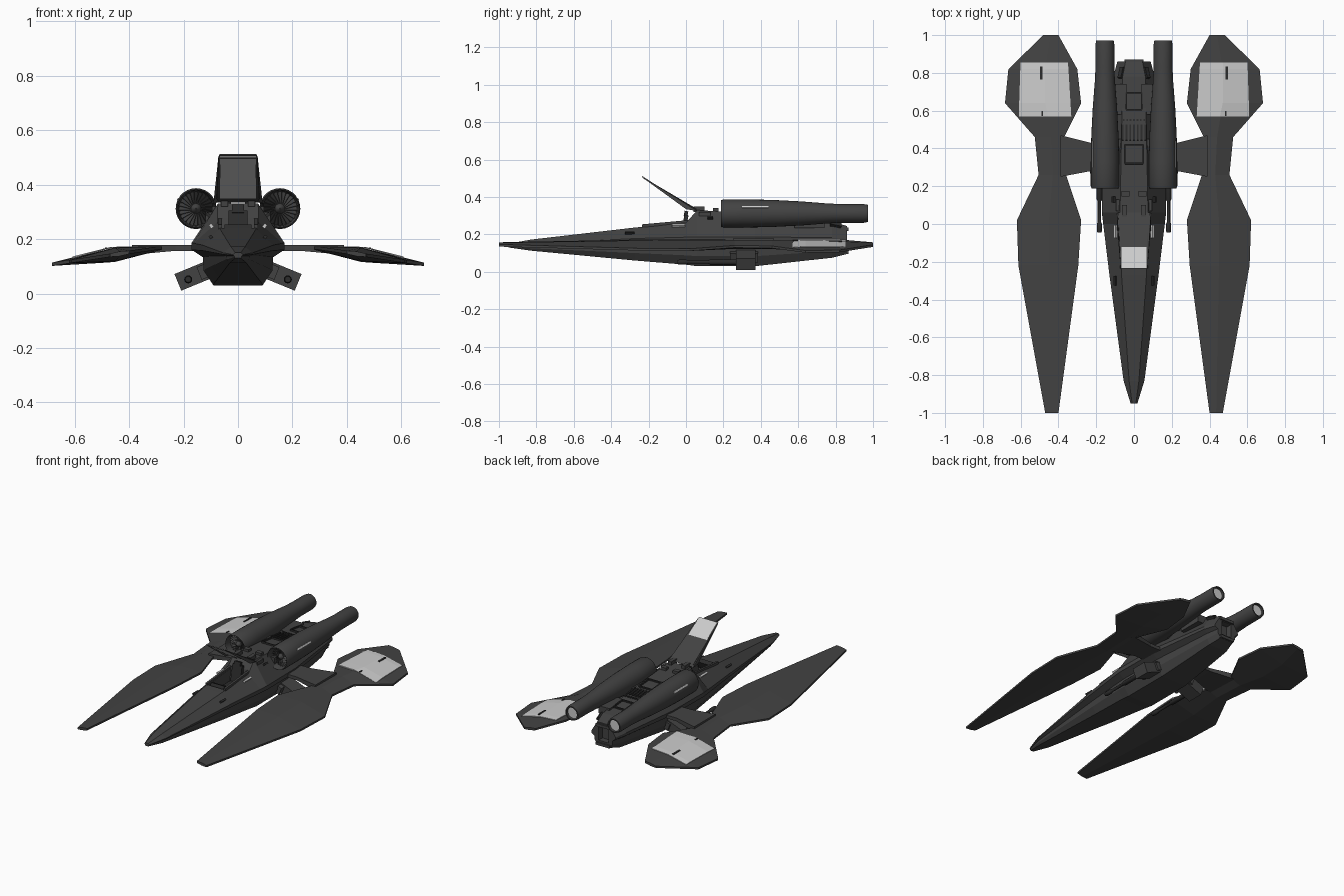
import bpy, bmesh, math
from mathutils import Matrix, Vector

if "Cube" in bpy.data.objects:
    bpy.data.objects.remove(bpy.data.objects["Cube"])


def material(name, v):
    m = bpy.data.materials.new(name)
    m.diffuse_color = (v, v, v, 1)
    m.use_nodes = True
    m.node_tree.nodes["Principled BSDF"].inputs["Base Color"].default_value = m.diffuse_color
    return m


DARK, BLACK, LIGHT = material("dark", 0.055), material("black", 0.025), material("light", 0.55)


def finish(name, bm, mat, mirror=False, smooth=False):
    bmesh.ops.recalc_face_normals(bm, faces=bm.faces)
    me = bpy.data.meshes.new(name)
    bm.to_mesh(me)
    bm.free()
    ob = bpy.data.objects.new(name, me)
    bpy.context.collection.objects.link(ob)
    me.materials.append(mat)
    if smooth:
        bpy.ops.object.select_all(action='DESELECT')
        ob.select_set(True)
        bpy.context.view_layer.objects.active = ob
        bpy.ops.object.shade_smooth_by_angle(angle=math.radians(35))
    if mirror:
        ob.modifiers.new("mirror", 'MIRROR')
    return ob


def loft(name, rings, mat, mirror=False, smooth=False):
    bm = bmesh.new()
    vs = [[bm.verts.new(p) for p in r] for r in rings]
    n = len(rings[0])
    for a, b in zip(vs, vs[1:]):
        for i in range(n):
            bm.faces.new((a[i], a[(i + 1) % n], b[(i + 1) % n], b[i]))
    bm.faces.new(vs[0])
    bm.faces.new(vs[-1])
    return finish(name, bm, mat, mirror, smooth)


def boxes(name, items, mat, mirror=False):
    # items: (centre, size, rotation about x, rotation about y)
    bm = bmesh.new()
    for c, s, rx, ry in items:
        bmesh.ops.create_cube(bm, size=1, matrix=Matrix.Translation(c)
                              @ Matrix.Rotation(ry, 4, 'Y') @ Matrix.Rotation(rx, 4, 'X')
                              @ Matrix.Diagonal((*s, 1)))
    return finish(name, bm, mat, mirror)


def lathe(name, cx, cz, profile, mat, n=28):
    rings = [[(cx + r * math.cos(2 * math.pi * i / n), y, cz + r * math.sin(2 * math.pi * i / n))
              for i in range(n)] for r, y in profile]
    return loft(name, rings, mat, True, True)


def prism_x(name, prof, w, mat):
    # (y, z) profile extruded across the centre line
    return loft(name, [[(-w, y, z) for y, z in prof], [(w, y, z) for y, z in prof]], mat)


# fuselage: y, top half width, top z, chine half width, chine z, belly half width, belly z
HULL = [(-.95, .010, .150, .018, .143, .010, .130),
        (-.83, .026, .172, .055, .150, .030, .113),
        (-.27, .066, .237, .130, .178, .070, .060),
        (.00, .076, .262, .163, .185, .088, .038),
        (.06, .074, .330, .170, .187, .090, .030),
        (.37, .068, .310, .166, .187, .090, .030),
        (.78, .060, .268, .110, .182, .066, .075),
        (.86, .045, .245, .088, .175, .045, .095)]
rings = []
for y, tw, tz, cw, cz, bw, bz in HULL:
    lip = (cz - bz) * .17
    half = [(tw, tz), (cw, cz), (cw, cz - lip), (cw * .76, cz - 2 * lip), (cw * .74, bz + 2 * lip), (bw, bz)]
    rings.append([(x, y, z) for x, z in half] + [(-x, y, z) for x, z in reversed(half)])
fuselage = loft("fuselage", rings, DARK)

# cockpit opening and tail recess cut from the hull
cut = prism_x("cockpit_cutter", [(-.24, .30), (-.21, .17), (-.01, .15), (.03, .36)], .058, BLACK)
tail_cut = boxes("tail_cutter", [((0, .86, .17), (.07, .08, .09), 0, 0)], BLACK)
for c in (cut, tail_cut):
    c.hide_render = True
    c.hide_viewport = True
    mod = fuselage.modifiers.new("cut", 'BOOLEAN')
    mod.object, mod.operation, mod.solver = c, 'DIFFERENCE', 'EXACT'

# cockpit interior
boxes("seat", [((0, -.06, .185), (.075, .09, .03), 0, 0), ((0, -.01, .24), (.07, .022, .13), -.2, 0),
               ((0, .0, .31), (.045, .02, .03), -.2, 0)], BLACK)
boxes("instrument_panel", [((0, -.205, .225), (.1, .03, .05), -.4, 0)], BLACK)
boxes("cockpit_rim", [((.066, -.11, .257), (.014, .25, .016), .09, 0)], DARK, True)

# raised canopy: framed shell with a light outer pane
loft("canopy_shell", [[(-.085, .06, .335), (.085, .06, .335), (.078, .0, .352), (-.078, .0, .352)],
                      [(-.072, -.225, .497), (.072, -.225, .497), (.07, -.237, .510), (-.07, -.237, .510)]], DARK)
loft("canopy_pane", [[(-.068, .0, .347), (.068, .0, .347), (.068, .0, .357), (-.068, .0, .357)],
                     [(-.066, -.232, .502), (.066, -.232, .502), (.066, -.232, .512), (-.066, -.232, .512)]], LIGHT)
loft("canopy_side", [[(.072, .05, .338), (.09, .06, .325), (.09, .0, .335)],
                     [(.068, -.23, .506), (.072, -.23, .506), (.072, -.23, .502)]], DARK, True)
boxes("canopy_hinge", [((.05, .07, .335), (.025, .06, .03), 0, 0)], DARK, True)

# wings: y, inner x, ridge x, outer x, ridge half thickness
WING = [(-1.0, .40, .435, .47, .009), (-.22, .295, .45, .612, .024), (.02, .28, .45, .62, .027),
        (.26, .36, .43, .505, .024), (.46, .37, .44, .525, .024), (.64, .28, .47, .683, .026),
        (.82, .30, .47, .665, .022), (1.0, .40, .44, .48, .009)]


def wing_z(x):
    return .167 - .155 * max(0, x - .3)


EDGE = .006
loft("wing", [[(a, y, wing_z(a) + EDGE), (m, y, wing_z(m) + t), (b, y, wing_z(b) + EDGE),
               (b, y, wing_z(b) - EDGE), (m, y, wing_z(m) - t), (a, y, wing_z(a) - EDGE)]
              for y, a, m, b, t in WING], DARK, True)


def wing_top(x, y):
    for p, q in zip(WING, WING[1:]):
        if p[0] <= y <= q[0]:
            f = (y - p[0]) / (q[0] - p[0])
            _, a, m, b, t = [u + (v - u) * f for u, v in zip(p, q)]
    e, te = (a, wing_z(a) + EDGE) if x < m else (b, wing_z(b) + EDGE)
    k = (x - m) / (e - m)
    return (wing_z(m) + t) * (1 - k) + te * k


# light panels on the rear wing lobes
rings = []
for y, a, b in [(.57, .332, .608), (.64, .336, .608), (.82, .347, .602), (.855, .350, .600)]:
    m = .455 + max(0, min(1, (y - .57) / .07)) * .015
    top = [(x, y, wing_top(x, y) + .004) for x in (a, m, b)]
    rings.append(top + [(x, yy, z - .012) for x, yy, z in reversed(top)])
loft("wing_panel", rings, LIGHT, True)
boxes("panel_mark", [((.49, .80, wing_top(.49, .80) + .004), (.012, .07, .008), 0, .1),
                     ((.485, .585, wing_top(.485, .585) + .004), (.008, .025, .008), 0, .1)], BLACK, True)

# wing struts
loft("wing_strut", [[(.12, .28, .178), (.12, .43, .178), (.12, .43, .157), (.12, .28, .157)],
                    [(.23, .28, .178), (.23, .43, .178), (.23, .43, .157), (.23, .28, .157)],
                    [(.39, .25, .178), (.39, .47, .178), (.39, .47, .142), (.39, .25, .142)]], DARK, True)

# engines
EX, EZ = .154, .312
lathe("engine", EX, EZ, [(.03, .26), (.060, .26), (.066, .20), (.070, .187), (.075, .20), (.075, .33),
                         (.072, .47), (.064, .62), (.053, .76), (.050, .83), (.050, .95), (.046, .972),
                         (.038, .972), (.036, .945)], DARK)
lathe("engine_hub", EX, EZ, [(.002, .205), (.014, .215), (.022, .24), (.022, .265)], DARK, 16)
lathe("engine_nozzle", EX, EZ, [(.037, .945), (.037, .958)], LIGHT)
bm = bmesh.new()
for i in range(24):
    bmesh.ops.create_cube(bm, size=1, matrix=Matrix.Translation((EX, .235, EZ))
                          @ Matrix.Rotation(i * math.pi / 12, 4, 'Y') @ Matrix.Translation((.041, 0, 0))
                          @ Matrix.Rotation(.6, 4, 'X') @ Matrix.Diagonal((.046, .022, .002, 1)))
finish("fan_blades", bm, DARK, True)
boxes("engine_stripe", [((EX + .066, .37, EZ + .034), (.006, .14, .01), 0, -.48)], LIGHT, True)
boxes("engine_pylon", [((.085, .33, .275), (.07, .24, .05), 0, 0), ((.08, .66, .26), (.08, .16, .05), 0, 0)],
      DARK, True)

# spine details
def deck(y):
    return .33 - .02 * (y - .06) / .31 if y < .37 else .31 - .042 * (y - .37) / .41


def frame(y, hx, hy):
    z = deck(y) + .002
    return [((s * hx, y, z), (.008, 2 * hy, .016), -.1, 0) for s in (-1, 1)] + \
           [((0, y + s * hy, deck(y + s * hy) + .002), (2 * hx, .008, .016), -.1, 0) for s in (-1, 1)]


boxes("hatch_frames", frame(.37, .048, .05) + frame(.65, .042, .045), BLACK)
boxes("vent_slats", [((x * .02, .485, deck(.485)), (.01, .085, .014), -.1, 0) for x in range(-3, 4)], BLACK)
boxes("deck_studs", [((x * .018, .55, deck(.55)), (.01, .012, .014), -.1, 0) for x in range(-3, 4)], BLACK)
boxes("tail_vents", [((.066, .80, .252), (.025, .06, .02), -.3, .8)], BLACK, True)
boxes("neck_blocks", [((.045, .16, .33), (.04, .03, .02), 0, 0), ((.085, .10, .305), (.02, .06, .03), 0, 0)],
      DARK, True)
boxes("side_lights", [((.098, -.04, .248), (.012, .07, .016), 0, .7)], LIGHT, True)
boxes("side_vents", [((.1, -.30, .208), (.012, .05, .012), 0, .7), ((.104, .13, .285), (.012, .03, .03), 0, .9)],
      BLACK, True)

# landing pods with gun barrels
boxes("landing_pod", [((.158, .32, .067), (.136, .105, .066), 0, .39), ((.115, .31, .085), (.06, .15, .05), 0, .39)],
      DARK, True)
lathe("gun_barrel", .183, .052, [(.011, -.045), (.014, -.03), (.014, .0), (.009, .01), (.009, .12),
                                (.015, .13), (.015, .28)], BLACK, 12)

# tail ring
boxes("tail_frame", [((0, .85, .228), (.1, .04, .018), 0, 0), ((0, .85, .105), (.1, .04, .018), 0, 0)], DARK)
